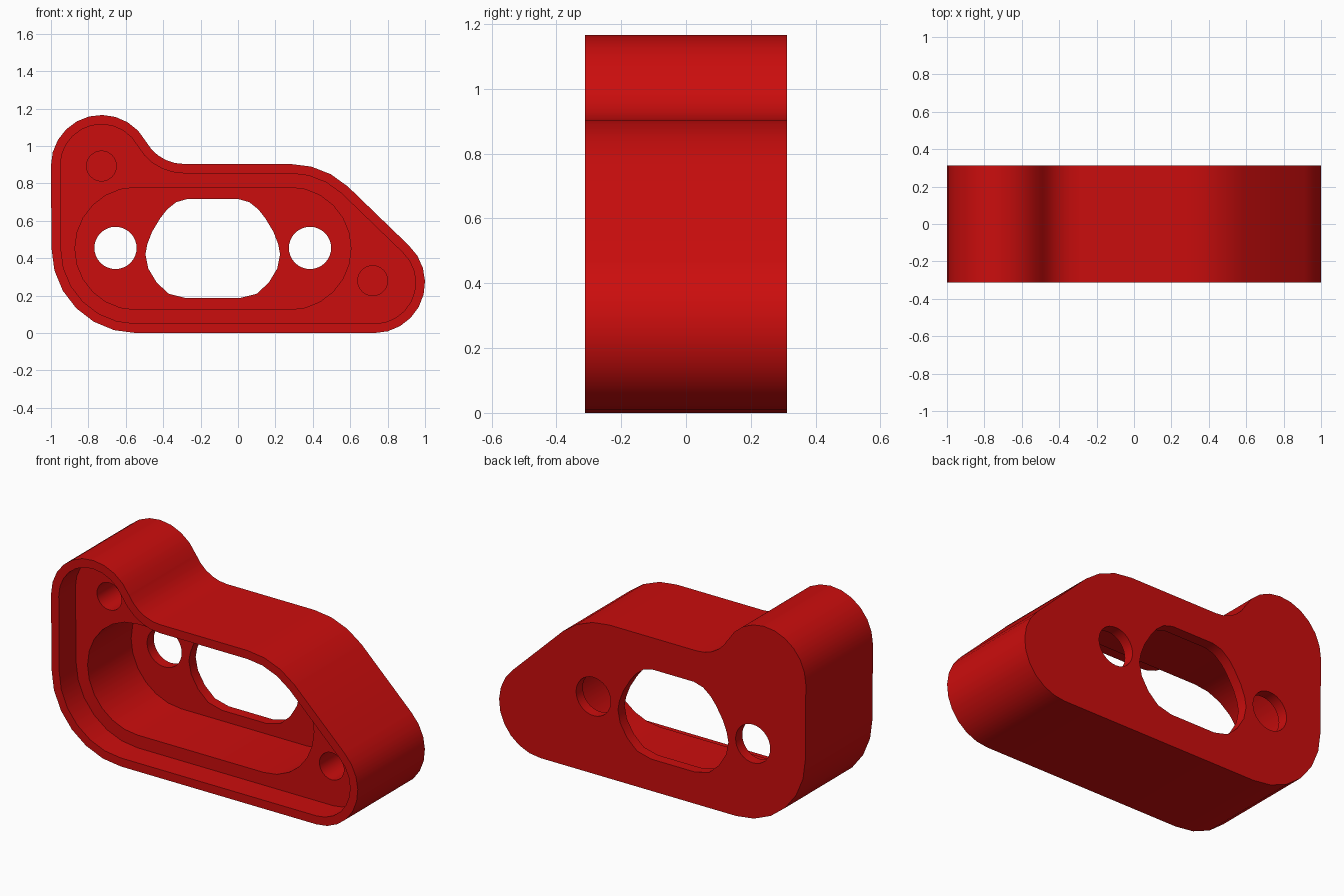
import bpy, bmesh, math

cube = bpy.data.objects.get("Cube")
if cube:
    bpy.data.objects.remove(cube)

# Depth levels from the open front to the closed back
FRONT, LEDGE, POCKET, BACK = -0.3125, -0.156, 0.25, 0.3125


def arc(cx, cz, r, a0, a1, n):
    """Points along an arc, angles in degrees."""
    angles = [math.radians(a0 + (a1 - a0) * i / n) for i in range(n + 1)]
    return [(cx + r * math.cos(a), cz + r * math.sin(a)) for a in angles]


def circle(cx, cz, r, n=32):
    return arc(cx, cz, r, 0, 360, n)[:-1]


def outline(inset):
    """Outer profile: tangent arcs, moved inwards by the inset."""
    return (arc(-0.545, 0.452, 0.452 - inset, 270, 180, 6)       # big lower corner
            + arc(-0.73, 0.896, 0.27 - inset, 180, 28.4, 10)     # upper screw lug
            + arc(-0.29, 1.134, 0.23 + inset, 208.4, 270, 5)     # concave neck
            + arc(0.28, 0.452, 0.452 - inset, 90, 47.3, 3)       # shoulder
            + arc(0.73, 0.27, 0.27 - inset, 47.3, -90, 9))       # lower screw lug


# Rounded slot and the waisted central window
slot = arc(-0.545, 0.452, 0.327, 270, 90, 12) + arc(0.277, 0.452, 0.327, 90, -90, 12)
half = [(0.135, 0.717), (0.195, 0.70), (0.245, 0.66), (0.28, 0.615), (0.325, 0.54),
        (0.35, 0.475), (0.36, 0.42), (0.345, 0.345), (0.30, 0.27), (0.235, 0.21),
        (0.145, 0.187)]
window = [(x - 0.135, z) for x, z in half] + [(-x - 0.135, z) for x, z in reversed(half)]
through_holes = [window, circle(-0.655, 0.455, 0.113), circle(0.385, 0.455, 0.113)]
screw_holes = [circle(-0.73, 0.893, 0.08), circle(0.72, 0.28, 0.08)]

bm = bmesh.new()


def ring(points, y):
    """Closed loop of edges at one depth."""
    vs = [bm.verts.new((x, y, z)) for x, z in points]
    return [bm.edges.new((vs[i], vs[(i + 1) % len(vs)])) for i in range(len(vs))]


def wall(points, y0, y1):
    """Side wall between two depths; returns its two edge loops."""
    a, b = ring(points, y0), ring(points, y1)
    for ea, eb in zip(a, b):
        bm.faces.new((ea.verts[0], ea.verts[1], eb.verts[1], eb.verts[0]))
    return a, b


def cap(*loops):
    """Flat face bounded by the first loop, with the others as holes."""
    bmesh.ops.triangle_fill(bm, edges=[e for loop in loops for e in loop],
                            use_beauty=True, normal=(0, -1, 0))


# Walls
outer_f, outer_b = wall(outline(0), FRONT, BACK)
recess_f, recess_b = wall(outline(0.05), FRONT, LEDGE)
slot_f, slot_b = wall(slot, LEDGE, POCKET)
holes = [wall(h, POCKET, BACK) for h in through_holes]
screws = [wall(s, LEDGE, POCKET) for s in screw_holes]

# Flat faces: rim, ledge, pocket floor, back and screw hole bottoms
cap(outer_f, recess_f)
cap(recess_b, slot_f, *[s[0] for s in screws])
cap(slot_b, *[h[0] for h in holes])
cap(outer_b, *[h[1] for h in holes])
for s in screws:
    cap(s[1])

bmesh.ops.recalc_face_normals(bm, faces=bm.faces[:])
mesh = bpy.data.meshes.new("housing")
bm.to_mesh(mesh)
bm.free()
housing = bpy.data.objects.new("housing", mesh)
bpy.context.collection.objects.link(housing)

# Red plastic
red = bpy.data.materials.new("red")
red.use_nodes = True
color = (0.60, 0.004, 0.004, 1)
red.diffuse_color = color
red.node_tree.nodes["Principled BSDF"].inputs["Base Color"].default_value = color
mesh.materials.append(red)

bpy.ops.object.select_all(action='DESELECT')
housing.select_set(True)
bpy.context.view_layer.objects.active = housing
bpy.ops.object.shade_smooth_by_angle(angle=math.radians(32))
